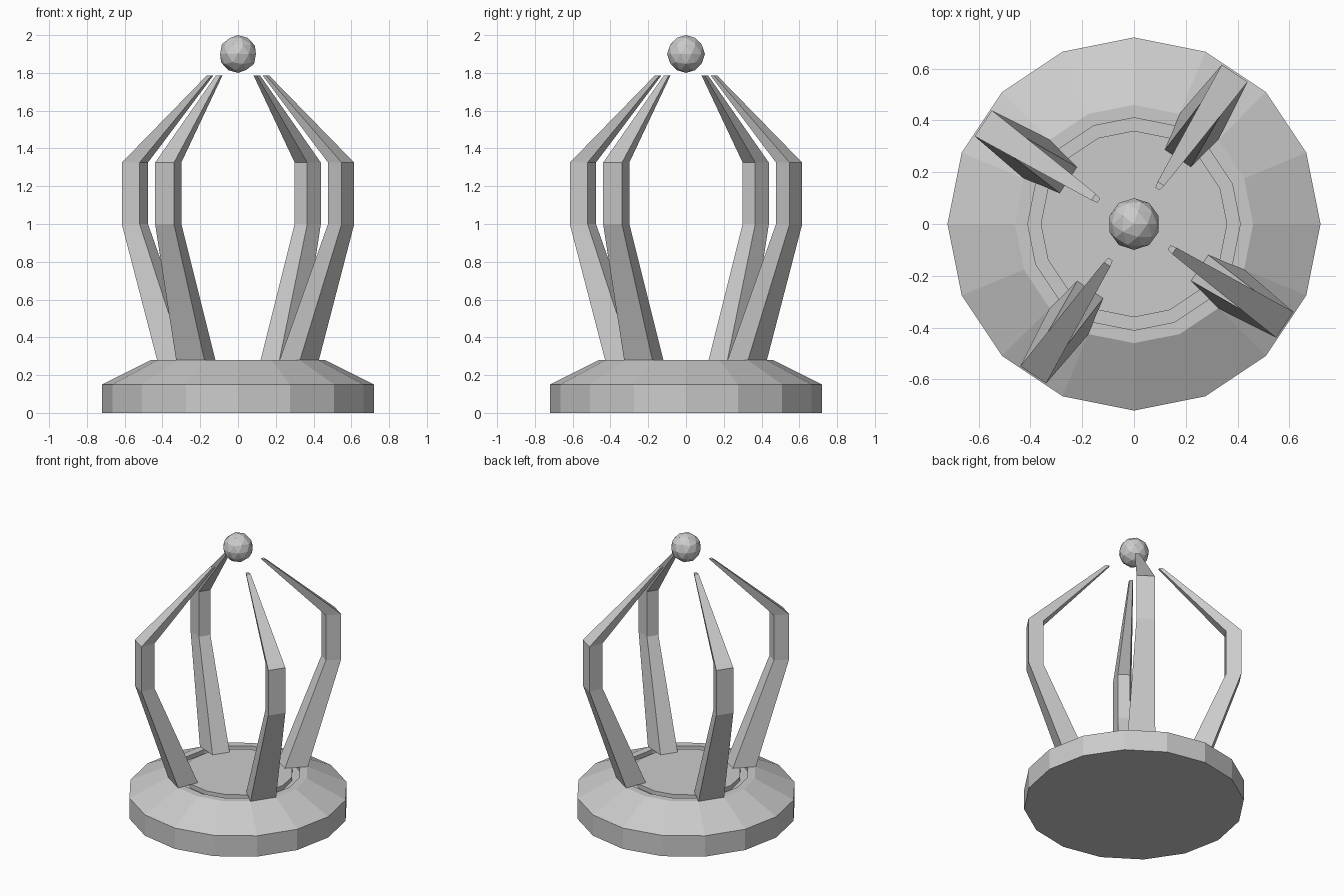
import bpy, bmesh
from math import sin, cos, pi, radians

if "Cube" in bpy.data.objects:
    bpy.data.objects.remove(bpy.data.objects["Cube"])


def make_object(name, verts, faces):
    mesh = bpy.data.meshes.new(name)
    mesh.from_pydata(verts, [], faces)
    bm = bmesh.new()
    bm.from_mesh(mesh)
    bmesh.ops.recalc_face_normals(bm, faces=bm.faces)
    bm.to_mesh(mesh)
    bm.free()
    obj = bpy.data.objects.new(name, mesh)
    bpy.context.collection.objects.link(obj)
    return obj


def skin(rings):
    """Join equal rings of points into a closed solid."""
    n = len(rings[0])
    verts = [p for ring in rings for p in ring]
    faces = [(k * n + i, k * n + (i + 1) % n, (k + 1) * n + (i + 1) % n, (k + 1) * n + i)
             for k in range(len(rings) - 1) for i in range(n)]
    faces += [tuple(range(n)), tuple(range(len(verts) - n, len(verts)))]
    return verts, faces


# Sixteen-sided base with sloped shoulder and a shallow groove in the top
SIDES = 16
profile = [(0.72, 0), (0.72, 0.15), (0.46, 0.28), (0.41, 0.28),
           (0.41, 0.25), (0.36, 0.25), (0.36, 0.28)]
make_object("base", *skin([[(r * cos(2 * pi * i / SIDES), r * sin(2 * pi * i / SIDES), z)
                            for i in range(SIDES)] for r, z in profile]))

# Four bent claws: (centre radius, height, depth), section narrower on the inside
path = [(0.38, 0.28, 0.15), (0.65, 1.0, 0.10), (0.65, 1.325, 0.10), (0.175, 1.787, 0.025)]


def claw_ring(r, z, s, a):
    section = [(r + s / 2, -0.6 * s), (r + s / 2, 0.6 * s),
               (r - s / 2, 0.4 * s), (r - s / 2, -0.4 * s)]
    return [(u * cos(a) - v * sin(a), u * sin(a) + v * cos(a), z) for u, v in section]


for i in range(4):
    angle = radians(56.25 + 90 * i)
    make_object(f"claw_{i + 1}", *skin([claw_ring(r, z, s, angle) for r, z, s in path]))

# Faceted ball floating above the claw tips
bpy.ops.mesh.primitive_ico_sphere_add(subdivisions=2, radius=0.1, location=(0, 0, 1.9))
bpy.context.object.name = "ball"
